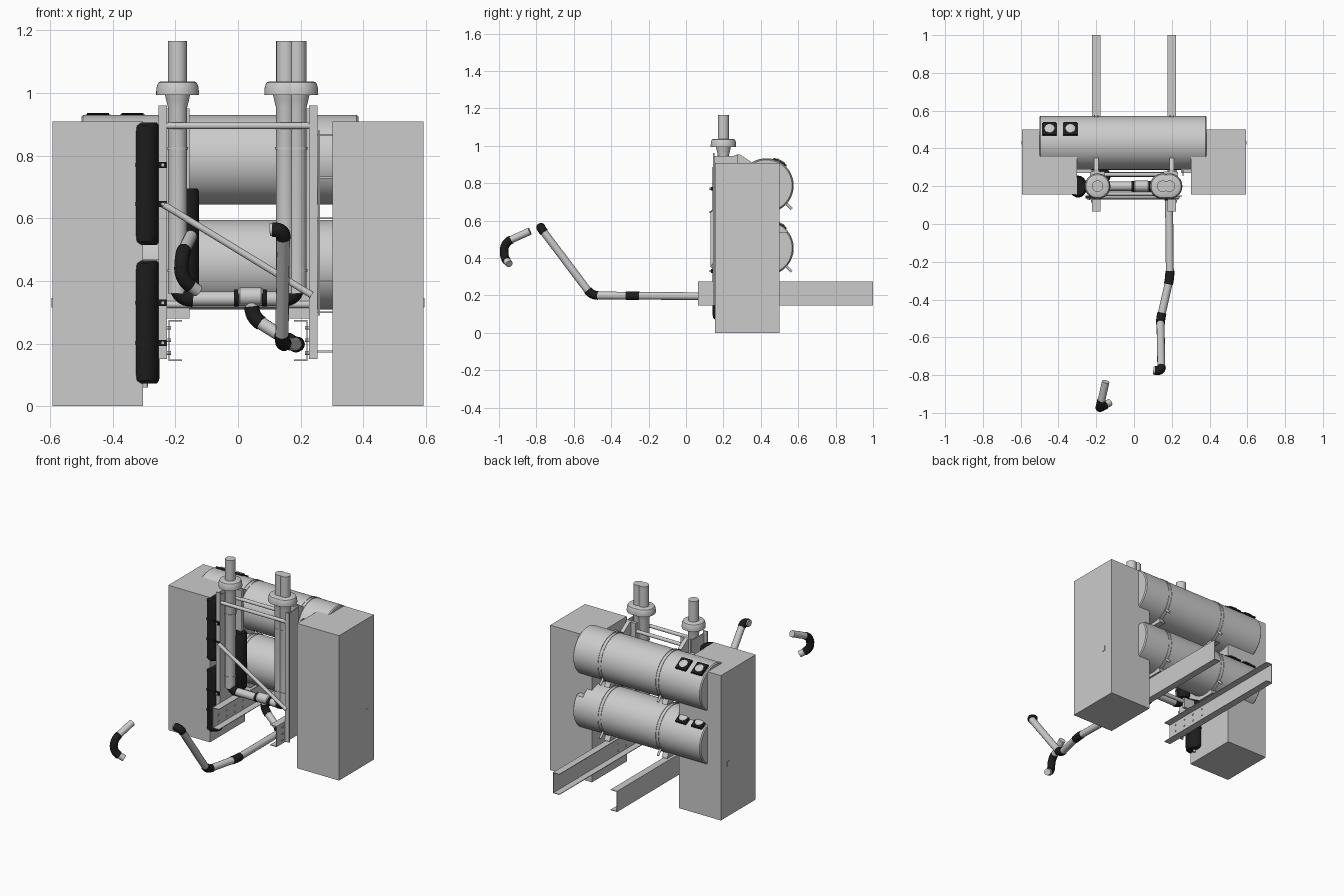
import bpy, bmesh, math
from mathutils import Vector, Matrix

if "Cube" in bpy.data.objects:
    bpy.data.objects.remove(bpy.data.objects["Cube"])

black = bpy.data.materials.new("black_rubber")
black.diffuse_color = (0.012, 0.012, 0.012, 1)
black.use_nodes = True
black.node_tree.nodes["Principled BSDF"].inputs["Base Color"].default_value = black.diffuse_color


def finish(name, bm, mat=None, smooth=True):
    bmesh.ops.recalc_face_normals(bm, faces=bm.faces)
    me = bpy.data.meshes.new(name)
    bm.to_mesh(me)
    bm.free()
    ob = bpy.data.objects.new(name, me)
    bpy.context.collection.objects.link(ob)
    if mat:
        me.materials.append(mat)
    if smooth:
        bpy.ops.object.select_all(action='DESELECT')
        ob.select_set(True)
        bpy.context.view_layer.objects.active = ob
        bpy.ops.object.shade_smooth_by_angle(angle=math.radians(35))
    return ob


def box(name, x0, x1, y0, y1, z0, z1, mat=None):
    bm = bmesh.new()
    m = Matrix.Translation(((x0+x1)/2, (y0+y1)/2, (z0+z1)/2)) @ Matrix.Diagonal((x1-x0, y1-y0, z1-z0, 1))
    bmesh.ops.create_cube(bm, size=1, matrix=m)
    return finish(name, bm, mat, False)


def lathe(name, profile, origin, axis=(0, 0, 1), mat=None, n=32, squash=1.0):
    """Revolve (radius, height) pairs around an axis through origin."""
    bm = bmesh.new()
    rot = Vector((0, 0, 1)).rotation_difference(Vector(axis)).to_matrix()
    rings = []
    for r, h in profile:
        rings.append([bm.verts.new(Vector(origin) + rot @ Vector((
            r*squash*math.cos(2*math.pi*i/n), r*math.sin(2*math.pi*i/n), h))) for i in range(n)])
    for a, b in zip(rings, rings[1:]):
        for i in range(n):
            bm.faces.new((a[i], a[(i+1) % n], b[(i+1) % n], b[i]))
    bm.faces.new(rings[0])
    bm.faces.new(rings[-1])
    return finish(name, bm, mat)


def extrude_profile(name, pts, place, a, b):
    """Closed 2D outline swept from a to b; place maps (u, v, w) to xyz."""
    bm = bmesh.new()
    A = [bm.verts.new(place(u, v, a)) for u, v in pts]
    B = [bm.verts.new(place(u, v, b)) for u, v in pts]
    bm.faces.new(A)
    bm.faces.new(B)
    for i in range(len(pts)):
        j = (i+1) % len(pts)
        bm.faces.new((A[i], A[j], B[j], B[i]))
    return finish(name, bm, None, False)


def tube(name, pts, r, mat=None):
    cu = bpy.data.curves.new(name, 'CURVE')
    cu.dimensions = '3D'
    cu.bevel_depth, cu.bevel_resolution, cu.use_fill_caps = r, 5, True
    sp = cu.splines.new('POLY')
    sp.points.add(len(pts)-1)
    for p, c in zip(sp.points, pts):
        p.co = (*c, 1)
    ob = bpy.data.objects.new(name, cu)
    bpy.context.collection.objects.link(ob)
    bpy.ops.object.select_all(action='DESELECT')
    ob.select_set(True)
    bpy.context.view_layer.objects.active = ob
    bpy.ops.object.convert(target='MESH')
    ob = bpy.context.view_layer.objects.active
    if mat:
        ob.data.materials.clear()
        ob.data.materials.append(mat)
    bpy.ops.object.shade_smooth_by_angle(angle=math.radians(40))


def pipe_run(name, pts, r, bend=0.035):
    """Straight grey pipes joined by black elbows."""
    pts = [Vector(p) for p in pts]
    for i, (a, b) in enumerate(zip(pts, pts[1:])):
        d = (b-a).normalized()
        s = a + d*bend*0.8 if i else a
        e = b - d*bend*0.8 if i < len(pts)-2 else b
        if (e-s).dot(d) > 0.003:
            tube(f"{name}_pipe", [s, e], r)
    for a, p, b in zip(pts, pts[1:], pts[2:]):
        s, e = p+(a-p).normalized()*bend, p+(b-p).normalized()*bend
        arc = [s*(1-t)**2 + p*2*t*(1-t) + e*t*t for t in [k/7 for k in range(8)]]
        tube(f"{name}_elbow", arc, r+0.003, black)


# Side cabinets with latches
for s, x0, x1 in ((-1, -0.592, -0.303), (1, 0.302, 0.592)):
    box("cabinet", x0, x1, 0.155, 0.50, 0, 0.908)
    box("cabinet_latch", s*0.592-0.003, s*0.592+0.003, 0.42, 0.44, 0.315, 0.345)

# Horizontal tanks with straps, filler ports and cradles
tanks = []
for cz in (0.787, 0.452):
    R, cy = 0.143, 0.43
    tanks.append(lathe("tank", [(R-0.006, 0), (R, 0.006), (R, 0.879), (R-0.006, 0.885)],
                       (-0.5, cy, cz), (1, 0, 0), n=64))
    for x in (-0.2, 0.2):
        for dx in (-0.012, 0.008):
            lathe("tank_strap", [(R, 0), (R+0.003, 0), (R+0.003, 0.005), (R, 0.005)],
                  (x+dx, cy, cz), (1, 0, 0), n=64)
        arc = [(cy+(R+0.002)*math.cos(t), cz+(R+0.002)*math.sin(t))
               for t in [math.radians(180+k*14) for k in range(9)]]
        outline = arc + [(cy+0.07, cz-0.165), (cy-0.05, cz-0.165), (0.27, cz-0.10), (0.27, cz)]
        extrude_profile("tank_cradle", outline, lambda u, v, w: (w, u, v), x-0.018, x+0.018)
        extrude_profile("tank_top_bracket", [(0.27, cz+0.165), (0.29, cz+0.165), (0.35, cz+0.125),
                        (0.33, cz+0.10), (0.27, cz+0.05)], lambda u, v, w: (w, u, v), x-0.012, x+0.012)
        tube("strap_bolt", [(x, cy+0.10, cz-0.09), (x, cy+0.135, cz-0.125)], 0.007)
    ang = math.radians(30)
    d = Vector((0, math.sin(ang), math.cos(ang)))
    for x in (-0.447, -0.337):
        p = Vector((x, cy, cz)) + d*(R+0.001)
        bm = bmesh.new()
        bmesh.ops.create_cube(bm, size=1, matrix=Matrix.Translation(p) @ Matrix.Rotation(-ang, 4, 'X')
                              @ Matrix.Diagonal((0.08, 0.085, 0.012, 1)))
        bmesh.ops.bevel(bm, geom=bm.edges[:], offset=0.005, segments=2, affect='EDGES')
        finish("port_plate", bm, black)
        lathe("port_cap", [(0.026, 0), (0.026, 0.009), (0.02, 0.012)], p, d, n=24)

# Notch in the end of the lower tank
cutter = box("notch_cutter", 0.335, 0.42, 0.2, 0.7, 0.54, 0.64)
cutter.hide_render = True
cutter.hide_set(True)
mod = tanks[1].modifiers.new("notch", 'BOOLEAN')
mod.operation, mod.object, mod.solver = 'DIFFERENCE', cutter, 'EXACT'

# Chassis rails: C channels opening inwards, with bolts
t = 0.004
chan = [(0.222, 0.145), (0.222, 0.275), (0.178, 0.275), (0.178, 0.275-t),
        (0.222-t, 0.275-t), (0.222-t, 0.145+t), (0.178, 0.145+t), (0.178, 0.145)]
for s in (-1, 1):
    extrude_profile("chassis_rail", chan, lambda u, v, w: (s*u, w, v), 0.065, 1.0)
    for y in (0.12, 0.2, 0.28, 0.36):
        for z in (0.17, 0.21, 0.25):
            tube("rail_bolt", [(s*0.214, y, z), (s*0.228, y, z)], 0.006)

# Support frame
for s in (-1, 1):
    a, b = sorted((s*0.226, s*0.253))
    box("frame_front_post", a, b, 0.145, 0.152, 0.15, 0.96)
    box("frame_post_web", s*0.229-0.003, s*0.229+0.003, 0.152, 0.275, 0.15, 0.945)
    a, b = sorted((s*0.155, s*0.226))
    box("frame_rear_post", a, b, 0.258, 0.277, 0.28, 0.95)
for y in (0.16, 0.262):
    tube("frame_top_tube", [(-0.23, y, 0.895), (0.23, y, 0.895)], 0.011)
tube("frame_low_tube", [(-0.23, 0.262, 0.325), (0.23, 0.262, 0.325)], 0.012)
tube("frame_brace", [(-0.24, 0.142, 0.645), (0.235, 0.142, 0.355)], 0.011)
for z in (0.865, 0.73, 0.60, 0.40, 0.30, 0.175):
    box("cabinet_mount", 0.25, 0.303, 0.27, 0.29, z-0.003, z+0.003)
box("cabinet_mount_rail", 0.256, 0.262, 0.255, 0.285, 0.29, 0.88)
for z in (0.85, 0.45):
    box("cabinet_mount", -0.303, -0.226, 0.27, 0.29, z-0.02, z+0.02)

# Black canisters beside the left post, with clamps
for z0, z1 in ((0.515, 0.905), (0.072, 0.465)):
    h = z1-z0
    lathe("canister", [(0.045, 0), (0.054, 0.01), (0.056, 0.03), (0.056, h-0.03), (0.054, h-0.01), (0.045, h)],
          (-0.296, 0.198, z0), mat=black, n=40, squash=0.82)
    for z in (z0+0.13, z1-0.135):
        lathe("canister_band", [(0.056, 0), (0.058, 0), (0.058, 0.012), (0.056, 0.012)],
              (-0.296, 0.198, z-0.006), mat=black, n=40, squash=0.82)
        box("canister_clamp", -0.256, -0.228, 0.134, 0.15, z-0.01, z+0.01, black)
        tube("clamp_bolt", [(-0.24, 0.126, z), (-0.24, 0.15, z)], 0.006)
tube("canister_drain", [(-0.296, 0.2, 0.06), (-0.296, 0.2, 0.075)], 0.008)
lathe("inner_canister", [(0.036, 0), (0.042, 0.01), (0.042, 0.34), (0.036, 0.35)],
      (-0.166, 0.255, 0.345), mat=black)

# Vertical stacks with weather collars
stack = [(0.031, 0.36), (0.031, 0.955), (0.036, 0.975), (0.04, 0.993), (0.068, 0.993), (0.068, 1.005),
         (0.066, 1.022), (0.061, 1.033), (0.052, 1.037), (0.03, 1.037), (0.03, 1.165)]
for x in (-0.193, 0.152, 0.188):
    lathe("stack", stack, (x, 0.2, 0), n=40)
    for z in (0.43, 0.82):
        lathe("stack_clamp", [(0.031, 0), (0.034, 0), (0.034, 0.007), (0.031, 0.007)], (x, 0.2, z))
        box("stack_bracket", x-0.006, x+0.006, 0.23, 0.262, z-0.004, z+0.012)

# Cross pipe linking the stacks, with tee
pipe_run("cross", [(-0.193, 0.2, 0.44), (-0.193, 0.2, 0.343), (0.188, 0.2, 0.343), (0.188, 0.2, 0.44)], 0.024, 0.05)
lathe("tee", [(0.024, 0), (0.029, 0.006), (0.029, 0.074), (0.024, 0.08)], (0.0, 0.2, 0.35), (1, 0, 0))
for x in (-0.005, 0.085):
    tube("tee_coupling", [(x-0.008, 0.2, 0.345), (x+0.008, 0.2, 0.345)], 0.028, black)

# Long supply line running forward, then upward
pipe_run("supply_line", [(0.043, 0.2, 0.345), (0.045, 0.2, 0.283), (0.185, 0.16, 0.195), (0.19, -0.285, 0.198),
                         (0.14, -0.505, 0.2), (0.145, -0.78, 0.565), (0.103, -0.775, 0.563)], 0.021)

# Detached bent pipe
pipe_run("loose_pipe", [(-0.15, -0.835, 0.543), (-0.18, -0.97, 0.482), (-0.182, -0.975, 0.405),
                        (-0.128, -0.945, 0.368)], 0.02, 0.04)
